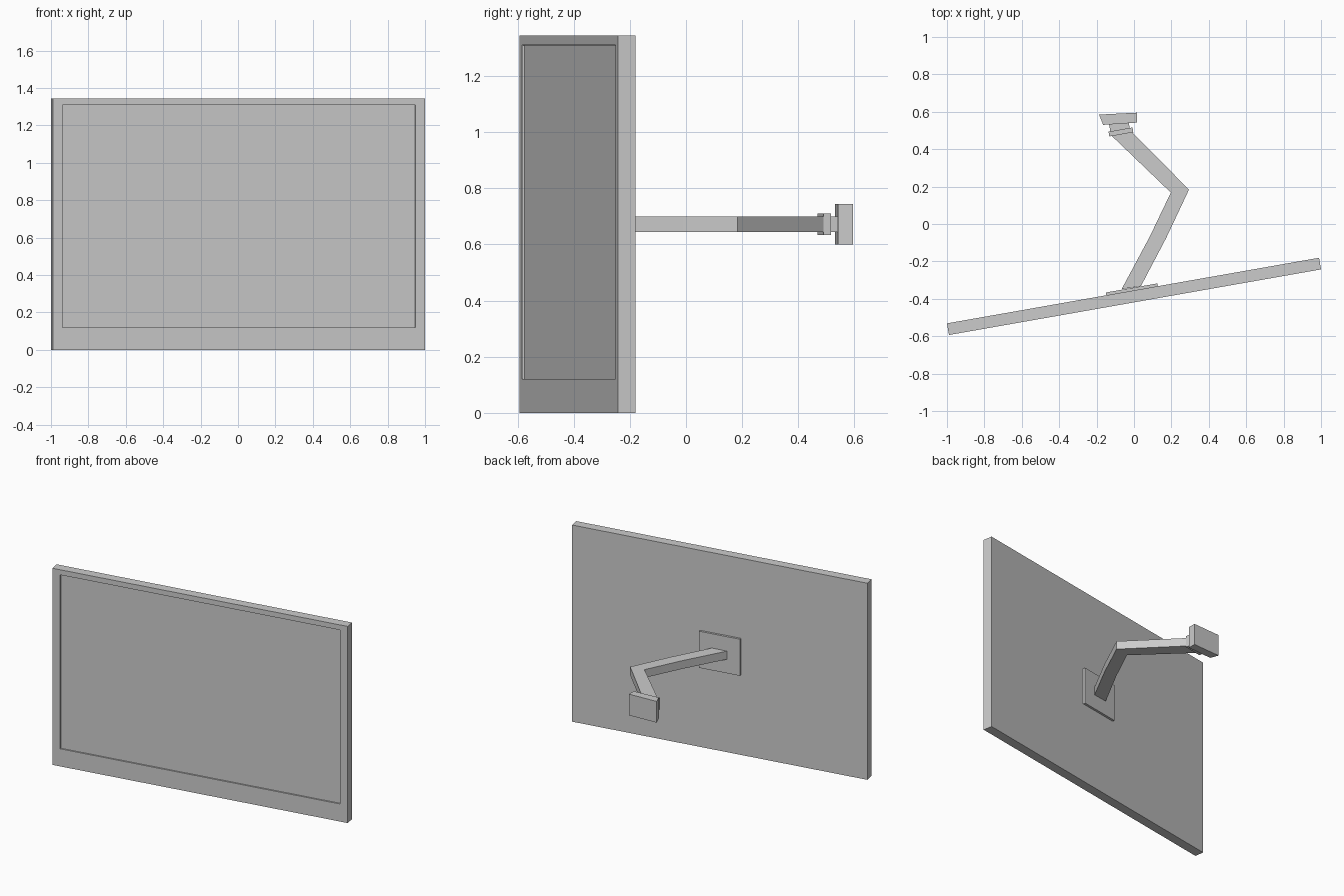
import bpy, bmesh
from math import radians
from mathutils import Matrix, Vector

if "Cube" in bpy.data.objects:
    bpy.data.objects.remove(bpy.data.objects["Cube"])

TILT = radians(10)      # yaw of the panel and wrist
MID_Z = 0.6725          # height of the arm centreline


def finish(name, bm, loc=(0, 0, 0), yaw=0):
    bmesh.ops.recalc_face_normals(bm, faces=bm.faces)
    mesh = bpy.data.meshes.new(name)
    bm.to_mesh(mesh)
    bm.free()
    ob = bpy.data.objects.new(name, mesh)
    bpy.context.collection.objects.link(ob)
    ob.location = loc
    ob.rotation_euler.z = yaw
    return ob


def box_mesh(size):
    bm = bmesh.new()
    bmesh.ops.create_cube(bm, size=1, matrix=Matrix.Diagonal((*size, 1)))
    return bm


def box(name, size, loc, yaw=0):
    return finish(name, box_mesh(size), loc, yaw)


def prism(name, outline, z0, z1):
    bm = bmesh.new()
    face = bm.faces.new([bm.verts.new((x, y, z0)) for x, y in outline])
    ext = bmesh.ops.extrude_face_region(bm, geom=[face])
    top = [v for v in ext["geom"] if isinstance(v, bmesh.types.BMVert)]
    bmesh.ops.translate(bm, verts=top, vec=(0, 0, z1 - z0))
    return finish(name, bm)


# Screen panel: front face inset to a bezel, then pushed in
W, T, H = 2.02, 0.063, 1.345
bm = box_mesh((W, T, H))
bm.normal_update()
front = min(bm.faces, key=lambda f: f.calc_center_median().y)
bmesh.ops.inset_region(bm, faces=[front], thickness=0.05)
for v in front.verts:
    v.co.x = 0.957 if v.co.x > 0 else -0.957
    v.co.z = (1.31 if v.co.z > 0 else 0.12) - H / 2
bmesh.ops.inset_region(bm, faces=[front], thickness=0.0005)
for v in front.verts:
    v.co.y += 0.009
finish("screen_panel", bm, (0, -0.387, H / 2), TILT)

# Square mounting plate on the panel back
back = Matrix.Rotation(TILT, 3, 'Z') @ Vector((-0.005, T / 2 + 0.006, 0))
box("mount_plate", (0.28, 0.018, 0.25), (back.x, -0.387 + back.y, MID_Z), TILT)

# Folding arm, with a slight curve in the lower half
arm = prism("support_arm", [
    (-0.066, -0.348), (0.037, -0.332), (0.172, -0.075), (0.294, 0.184),
    (-0.010, 0.490), (-0.120, 0.472), (0.197, 0.168), (0.083, -0.070),
], MID_Z - 0.028, MID_Z + 0.028)
bpy.context.view_layer.objects.active = arm
arm.select_set(True)
bpy.ops.object.shade_smooth_by_angle(angle=radians(30))
arm.select_set(False)

# Wrist collar and neck
box("wrist_collar", (0.13, 0.026, 0.077), (-0.07, 0.492, MID_Z), TILT)
box("wrist_neck", (0.105, 0.055, 0.055), (-0.078, 0.522, MID_Z), TILT)

# Wall bracket with a slanted side
prism("wall_bracket", [
    (-0.187, 0.585), (-0.165, 0.530), (0.015, 0.542), (0.015, 0.595),
], 0.60, 0.745)
